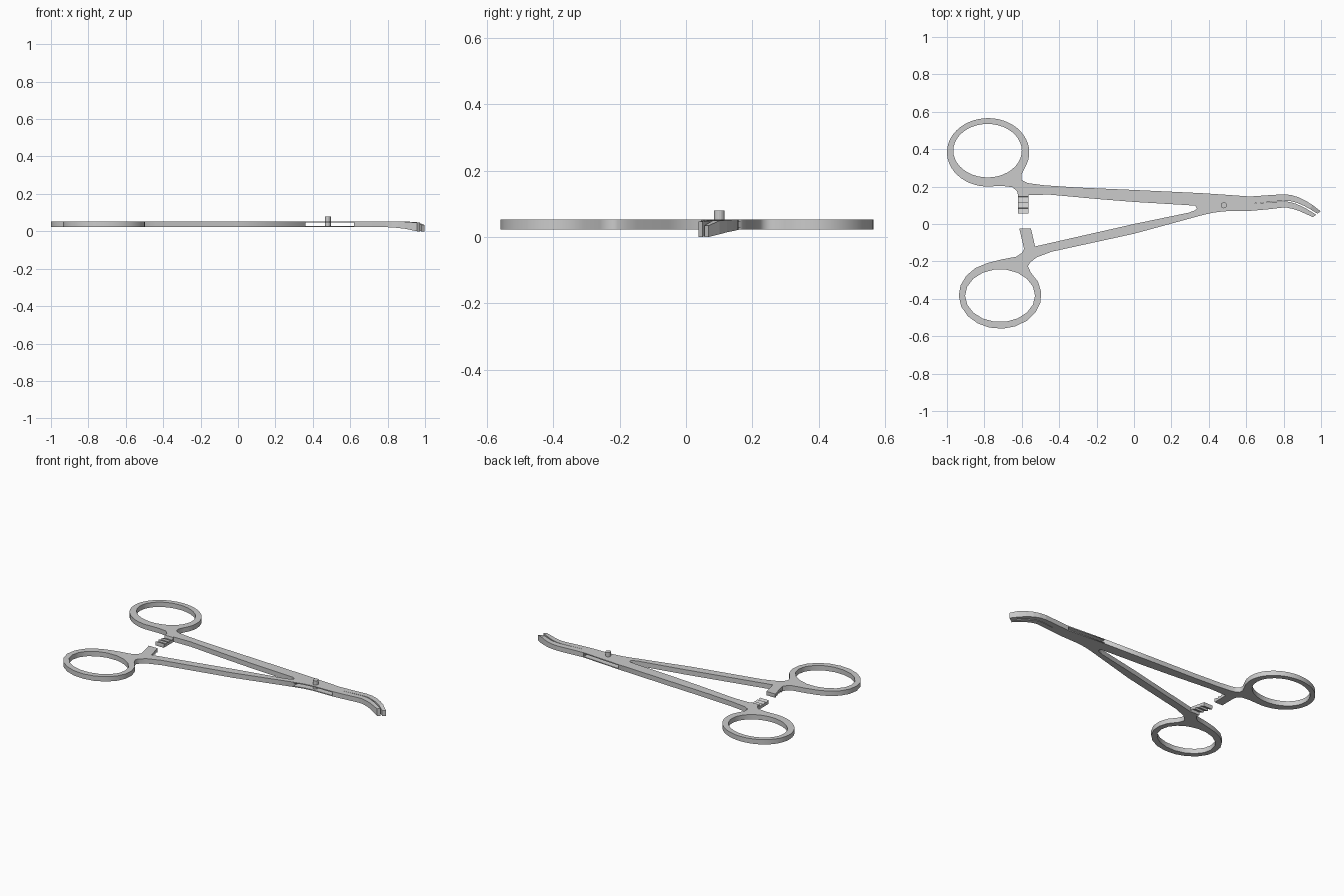
import bpy, bmesh
from math import sin, cos, radians, pi

if "Cube" in bpy.data.objects:
    bpy.data.objects.remove(bpy.data.objects["Cube"])

Z0, Z1 = 0.022, 0.053


def arc(cx, cy, rx, ry, a0, a1, n):
    return [(cx + rx * cos(radians(a0 + (a1 - a0) * i / n)),
             cy + ry * sin(radians(a0 + (a1 - a0) * i / n))) for i in range(n + 1)]


def plate(name, loops, z0, z1):
    """Flat plate from an outline plus optional hole loops."""
    cu = bpy.data.curves.new(name, 'CURVE')
    cu.dimensions = '2D'
    cu.fill_mode = 'BOTH'
    cu.extrude = (z1 - z0) / 2
    for pts in loops:
        s = cu.splines.new('POLY')
        s.points.add(len(pts) - 1)
        for p, (x, y) in zip(s.points, pts):
            p.co = (x, y, 0, 1)
        s.use_cyclic_u = True
    ob = bpy.data.objects.new(name, cu)
    ob.location.z = (z0 + z1) / 2
    bpy.context.collection.objects.link(ob)
    bpy.ops.object.select_all(action='DESELECT')
    ob.select_set(True)
    bpy.context.view_layer.objects.active = ob
    bpy.ops.object.convert(target='MESH')
    bpy.context.object.name = name


def loft(name, sections):
    """Skin a row of equal-length point rings and cap both ends."""
    bm = bmesh.new()
    rings = [[bm.verts.new(p) for p in s] for s in sections]
    n = len(rings[0])
    for a, b in zip(rings, rings[1:]):
        for i in range(n):
            bm.faces.new((a[i], a[(i + 1) % n], b[(i + 1) % n], b[i]))
    bm.faces.new(rings[0])
    bm.faces.new(rings[-1])
    bmesh.ops.recalc_face_normals(bm, faces=bm.faces)
    me = bpy.data.meshes.new(name)
    bm.to_mesh(me)
    bm.free()
    bpy.context.collection.objects.link(bpy.data.objects.new(name, me))


# Upper handle: finger ring, neck and arm
upper = arc(-0.78, 0.383, 0.22, 0.183, -28, 265, 40) + [
    (-0.70, 0.203), (-0.65, 0.197), (-0.625, 0.175), (-0.62, 0.155),
    (-0.565, 0.155), (-0.45, 0.157), (-0.2, 0.134), (0.0, 0.118), (0.27, 0.102),
    (0.325, 0.098), (0.337, 0.085), (0.36, 0.085), (0.36, 0.165),
    (0.0, 0.182), (-0.3, 0.195), (-0.48, 0.207), (-0.57, 0.219),
    (-0.60, 0.235), (-0.603, 0.26)]
plate("upper_handle", [upper, arc(-0.783, 0.392, 0.183, 0.143, 0, 351, 39)], Z0, Z1)

# Lower handle: coarser ring, neck and arm
lower = arc(-0.716, -0.38, 0.221, 0.18, 108, 402, 16) + [
    (-0.567, -0.225), (-0.555, -0.205), (-0.52, -0.178), (-0.44, -0.148),
    (0.0, -0.052), (0.36, 0.046), (0.36, 0.085), (0.337, 0.085),
    (0.325, 0.072), (0.29, 0.06), (0.0, 0.0), (-0.52, -0.118),
    (-0.585, -0.13), (-0.60, -0.155), (-0.63, -0.175), (-0.71, -0.19)]
plate("lower_handle", [lower, arc(-0.716, -0.383, 0.187, 0.141, 0, 340, 17)], Z0, Z1)

# Box joint: two thin cheeks with an open slot between
cheek = [(0.36, 0.165), (0.36, 0.046), (0.42, 0.06), (0.48, 0.068),
         (0.62, 0.07), (0.62, 0.147), (0.48, 0.157)]
plate("joint_cheek_bottom", [cheek], Z0, 0.028)
plate("joint_cheek_top", [cheek], 0.047, Z1)

# Pivot pin
bpy.ops.mesh.primitive_cylinder_add(vertices=20, radius=0.016, depth=0.055,
                                    location=(0.48, 0.1, 0.0525))
bpy.context.object.name = "pivot_pin"

# Curved jaws: upper edge, lower edge, bottom and top heights along the length
JAW = [(0.62, 0.147, 0.62, 0.07, Z0, Z1), (0.72, 0.154, 0.72, 0.079, Z0, Z1),
       (0.80, 0.159, 0.79, 0.087, Z0, Z1), (0.84, 0.155, 0.82, 0.087, 0.021, Z1),
       (0.88, 0.143, 0.855, 0.079, 0.018, 0.052), (0.92, 0.123, 0.89, 0.067, 0.014, 0.051),
       (0.955, 0.101, 0.92, 0.053, 0.008, 0.049), (0.998, 0.068, 0.957, 0.037, 0.0, 0.046)]


def jaw(name, t0, t1, tip_drop):
    secs = []
    for i, (ux, uy, lx, ly, zb, zt) in enumerate(JAW):
        gap = 0.012 * i * (1 if t0 else -1)
        a, b = (t0 + gap, t1) if t0 else (t0, t1 + gap)
        if i == len(JAW) - 1:
            zt -= tip_drop
        p = [(lx + (ux - lx) * t, ly + (uy - ly) * t) for t in (a, b)]
        secs.append([(*p[0], zb), (*p[1], zb), (*p[1], zt), (*p[0], zt)])
    loft(name, secs)


jaw("upper_jaw", 0.5, 1.0, 0.012)
jaw("lower_jaw", 0.0, 0.5, 0.0)


# Ratchet bars: saw-tooth profile swept across the bar width
def ratchet(name, base, tip, half, flip):
    prof = [(0, Z0), (1, Z0), (1, 0.036)]
    for k in range(3):
        t = 1 - 0.26 * k
        prof += [(t - 0.01, 0.047), (t - 0.25, 0.036)]
    prof += [(0.2, Z1), (0, Z1)]
    if flip:
        prof = [(t, Z0 + Z1 - z) for t, z in prof]
    dx, dy = tip[0] - base[0], tip[1] - base[1]
    loft(name, [[(base[0] + dx * t + s, base[1] + dy * t, z) for t, z in prof]
                for s in (-half, half)])


ratchet("upper_ratchet", (-0.592, 0.17), (-0.592, 0.055), 0.029, False)
ratchet("lower_ratchet", (-0.555, -0.14), (-0.582, -0.025), 0.031, True)
